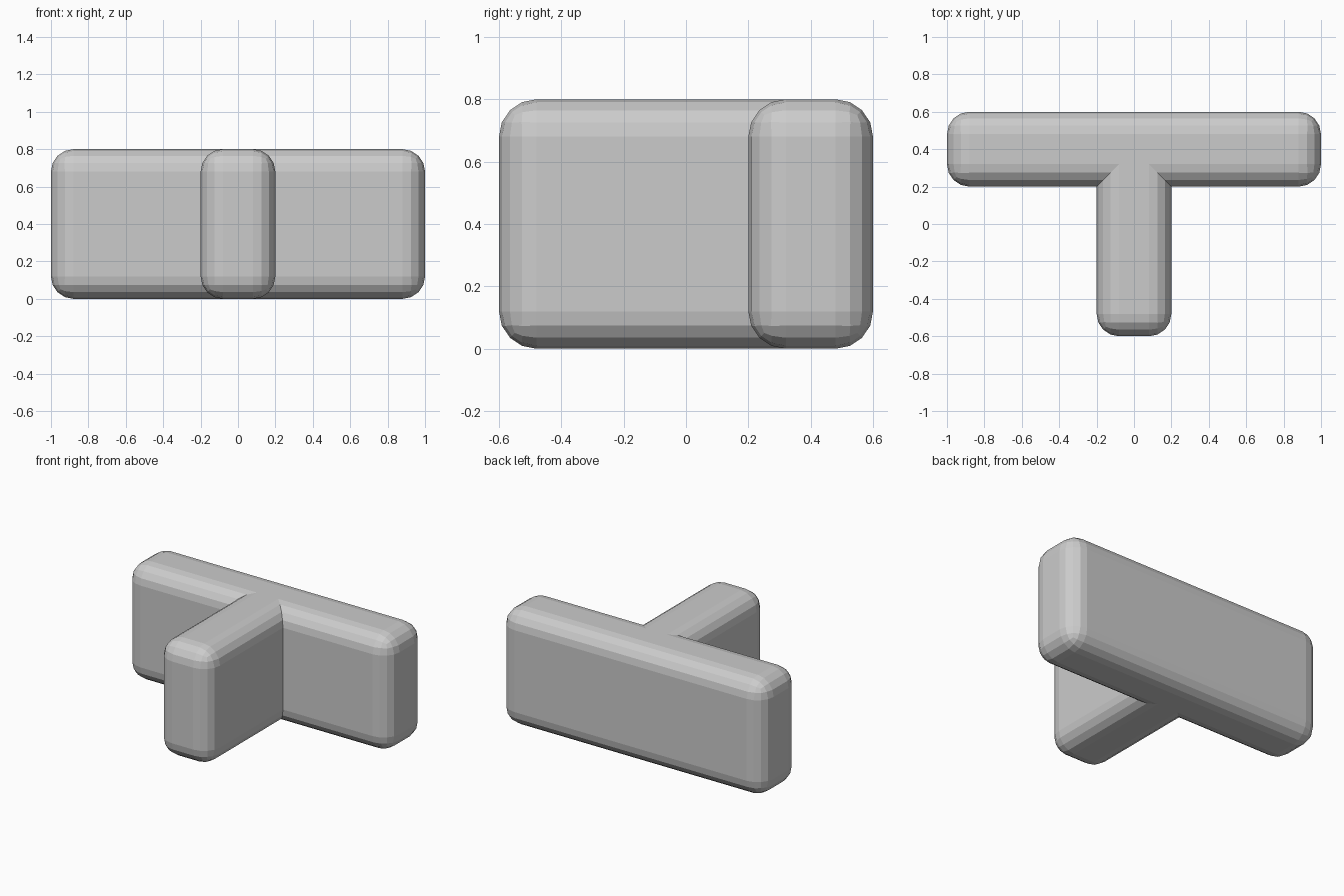
import bpy
import bmesh

if "Cube" in bpy.data.objects:
    bpy.data.objects.remove(bpy.data.objects["Cube"])


def rounded_box(name, lo, hi, radius=0.12, segments=4):
    """Box between two corners with all edges rounded in flat facets."""
    bm = bmesh.new()
    bmesh.ops.create_cube(bm, size=1)
    for v in bm.verts:
        v.co = [hi[i] if v.co[i] > 0 else lo[i] for i in range(3)]
    bmesh.ops.bevel(bm, geom=bm.edges[:], offset=radius, offset_type='OFFSET',
                    segments=segments, profile=0.5, affect='EDGES')
    mesh = bpy.data.meshes.new(name)
    bm.to_mesh(mesh)
    bm.free()
    obj = bpy.data.objects.new(name, mesh)
    bpy.context.collection.objects.link(obj)
    return obj


# Long bar across the back
bar = rounded_box("t_block", (-1, 0.2, 0), (1, 0.6, 0.8))

# Stem reaching forward, its rear end buried inside the bar
stem = rounded_box("stem_cutter", (-0.2, -0.6, 0), (0.2, 0.55, 0.8))
stem.hide_render = True
stem.hide_set(True)

# Merge both into one solid
union = bar.modifiers.new("join_stem", 'BOOLEAN')
union.operation = 'UNION'
union.solver = 'EXACT'
union.object = stem
